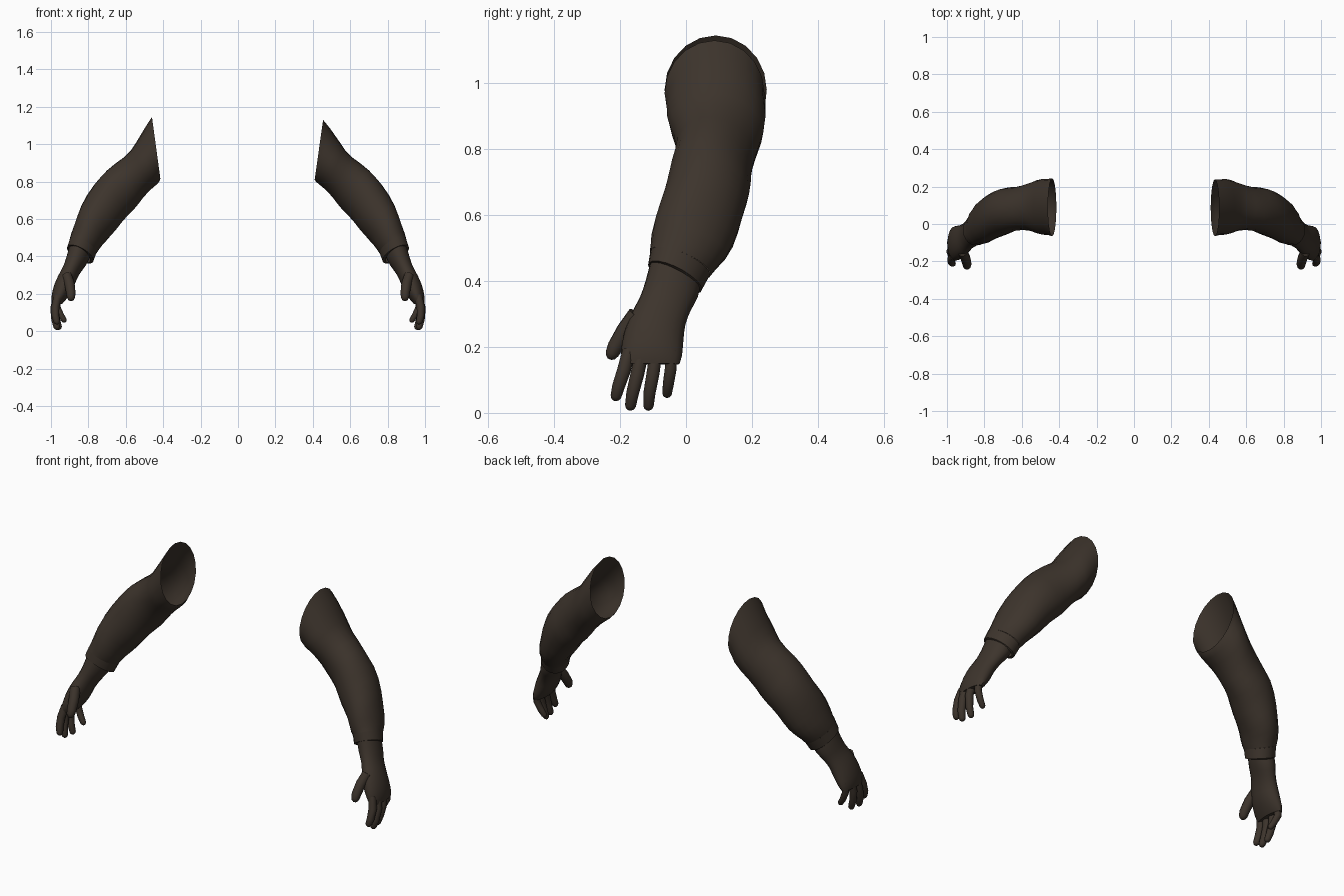
import bpy, bmesh, math
from mathutils import Vector

if "Cube" in bpy.data.objects:
    bpy.data.objects.remove(bpy.data.objects["Cube"])

cloth = bpy.data.materials.new("dark brown cloth")
cloth.diffuse_color = (0.046, 0.034, 0.025, 1)
cloth.use_nodes = True
cloth.node_tree.nodes["Principled BSDF"].inputs["Base Color"].default_value = cloth.diffuse_color

# Ring: outer x, outer z, inner x, inner z, front y, back y, drop of the back edge
SLEEVE = [
    (.455, 1.13, .41, .81, -.065, .238, .0),
    (.54, 1.015, .435, .785, -.058, .242, .0),
    (.605, .935, .505, .715, -.035, .218, .02),
    (.70, .857, .565, .645, -.038, .20, .02),
    (.77, .785, .62, .58, -.055, .188, .02),
    (.835, .67, .68, .515, -.085, .165, .025),
    (.88, .56, .725, .46, -.102, .122, .03),
    (.90, .49, .757, .42, -.11, .075, .035),
]
CUFF = [
    (.90, .49, .757, .42, -.108, .073, .035),
    (.915, .445, .772, .378, -.115, .048, .037),
    (.905, .438, .79, .382, -.108, .04, .037),
]
GLOVE = [
    (.90, .455, .79, .40, -.108, .045, .03),
    (.918, .395, .81, .36, -.122, .036, .025),
    (.935, .345, .842, .315, -.14, .014, .02),
    (.962, .295, .865, .27, -.168, -.002, .015),
    (.985, .24, .885, .22, -.188, -.008, .01),
    (.997, .185, .915, .175, -.197, -.012, .005),
    (.996, .15, .94, .146, -.192, -.02, .0),
]
# Digit: path points (x, y, z), radius
DIGITS = {
    "thumb": ([(.915, -.15, .30), (.90, -.185, .25), (.893, -.215, .20), (.893, -.232, .163)], .026),
    "index_finger": ([(.963, -.172, .19), (.977, -.188, .13), (.976, -.205, .08), (.966, -.216, .037)], .021),
    "middle_finger": ([(.968, -.132, .19), (.982, -.147, .12), (.978, -.162, .06), (.965, -.171, .008)], .021),
    "ring_finger": ([(.968, -.09, .19), (.98, -.1, .12), (.97, -.111, .06), (.953, -.115, .008)], .02),
    "little_finger": ([(.965, -.042, .19), (.968, -.047, .13), (.947, -.054, .085), (.923, -.059, .048)], .018),
}


def loft(name, rings, sx, cap_start=False, cap_end=False, angle=40):
    """Skin a list of point rings; sx mirrors the part to either side."""
    bm = bmesh.new()
    loops = [[bm.verts.new((sx * p.x, p.y, p.z)) for p in ring] for ring in rings]
    n = len(loops[0])
    for a, b in zip(loops, loops[1:]):
        for k in range(n):
            m = (k + 1) % n
            bm.faces.new((a[k], a[m], b[m], b[k]))
    if cap_start:
        bm.faces.new(loops[0][::-1])
    if cap_end:
        bm.faces.new(loops[-1])
    if sx > 0:
        bmesh.ops.reverse_faces(bm, faces=bm.faces[:])
    mesh = bpy.data.meshes.new(name)
    bm.to_mesh(mesh)
    bm.free()
    mesh.materials.append(cloth)
    ob = bpy.data.objects.new(name, mesh)
    bpy.context.collection.objects.link(ob)
    bpy.ops.object.select_all(action='DESELECT')
    ob.select_set(True)
    bpy.context.view_layer.objects.active = ob
    bpy.ops.object.shade_smooth_by_angle(angle=math.radians(angle))


def smooth_spec(spec, steps):
    """Insert rings between the given ones along a smooth curve."""
    out = []
    for i in range(len(spec) - 1):
        p = [spec[max(0, min(len(spec) - 1, i + d))] for d in (-1, 0, 1, 2)]
        for s in range(steps):
            t = s / steps
            out.append(tuple(
                b + .5 * t * (c - a + t * (2 * a - 5 * b + 4 * c - d + t * (3 * (b - c) + d - a)))
                for a, b, c, d in zip(*p)))
    return out + [spec[-1]]


def limb_rings(spec, n=20, fold=0.0):
    rings = []
    for i, (ox, oz, ix, iz, y0, y1, drop) in enumerate(spec):
        c = Vector(((ox + ix) / 2, (y0 + y1) / 2, (oz + iz) / 2))
        u = Vector(((ox - ix) / 2, 0, (oz - iz) / 2))
        v = Vector((0, (y1 - y0) / 2, -drop))
        inside = 0 < i < len(spec) - 1
        ring = []
        for k in range(n):
            a = 2 * math.pi * k / n
            # spiral cloth folds
            f = 1 + (fold * math.sin(1.45 * i + 2 * a) if inside else 0)
            ring.append(c + f * (u * math.cos(a) + v * math.sin(a)))
        rings.append(ring)
    return rings


def digit_rings(path, r, n=10):
    pts = [Vector(p) for p in path]
    tip = (pts[-1] - pts[-2]).normalized()
    end = pts[-1]
    # tapered shaft, then a rounded tip
    stops = list(zip(pts[:-1], (r, r * 1.03, r * .95)))
    stops += [(end - tip * r * .7, r * .82), (end - tip * r * .25, r * .6), (end, r * .25)]
    rings = []
    for i, (p, rad) in enumerate(stops):
        d = (stops[min(i + 1, len(stops) - 1)][0] - stops[max(i - 1, 0)][0]).normalized()
        v = (Vector((0, 1, 0)) - d * d.y).normalized()
        u = v.cross(d)
        rings.append([p + rad * (u * math.cos(2 * math.pi * k / n) + v * math.sin(2 * math.pi * k / n))
                      for k in range(n)])
    return rings


for side, sx in (("right", 1), ("left", -1)):
    sleeve = list(SLEEVE)
    if sx < 0:  # slightly taller shoulder on this side
        sleeve[0] = (.46, 1.145, .415, .815, -.065, .245, .0)
    loft(side + "_sleeve", limb_rings(smooth_spec(sleeve, 2), fold=.025), sx)
    loft(side + "_cuff", limb_rings(CUFF), sx)
    loft(side + "_glove", limb_rings(smooth_spec(GLOVE, 2)), sx, cap_end=True)
    for name, (path, r) in DIGITS.items():
        loft(f"{side}_{name}", digit_rings(path, r), sx, True, True)
